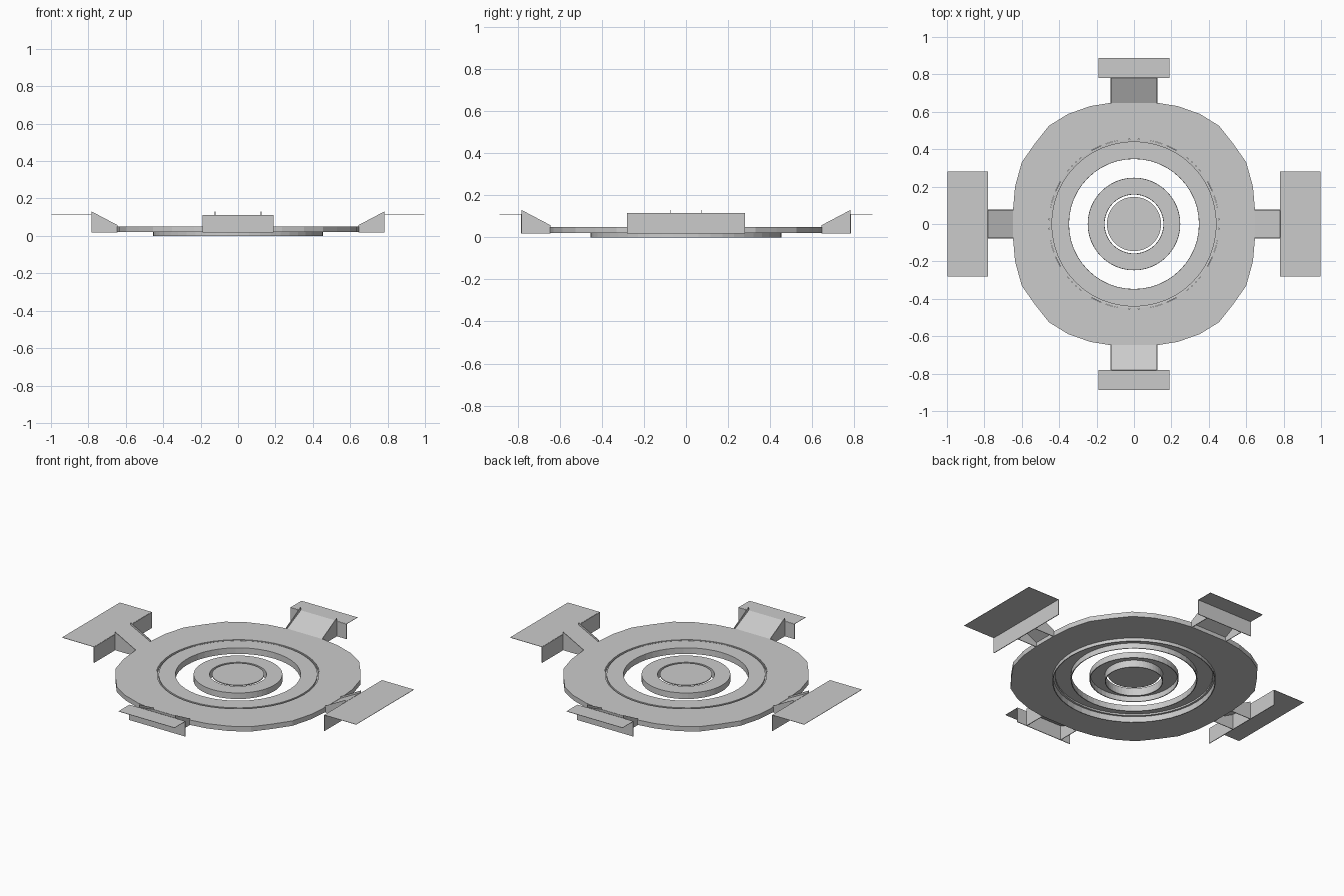
import bpy, bmesh
from math import pi, cos, sin
from mathutils import Matrix, Vector

cube = bpy.data.objects.get("Cube")
if cube:
    bpy.data.objects.remove(cube, do_unlink=True)

grey = bpy.data.materials.new("plain_grey")
grey.use_nodes = True
grey.diffuse_color = (0.6, 0.6, 0.6, 1)
grey.node_tree.nodes["Principled BSDF"].inputs["Base Color"].default_value = (0.6, 0.6, 0.6, 1)


def finish(bm, name, thickness=0, recalc=True):
    if recalc:
        bmesh.ops.recalc_face_normals(bm, faces=bm.faces)
    mesh = bpy.data.meshes.new(name)
    bm.to_mesh(mesh)
    bm.free()
    mesh.materials.append(grey)
    obj = bpy.data.objects.new(name, mesh)
    bpy.context.collection.objects.link(obj)
    if thickness:
        mod = obj.modifiers.new("sheet_thickness", "SOLIDIFY")
        mod.thickness = thickness
        mod.offset = 0
    return obj


def lathe(name, profile, thickness=0.005, sides=48):
    """Revolve an open (radius, height) profile into a thin sheet."""
    bm = bmesh.new()
    verts = [bm.verts.new((r, 0, z)) for r, z in profile]
    edges = [bm.edges.new(pair) for pair in zip(verts, verts[1:])]
    bmesh.ops.spin(bm, geom=verts + edges, cent=(0, 0, 0), axis=(0, 0, 1),
                   angle=2 * pi, steps=sides)
    bmesh.ops.remove_doubles(bm, verts=bm.verts, dist=0.0005)
    return finish(bm, name, thickness)


def loop(bm, points, z):
    verts = [bm.verts.new((x, y, z)) for x, y in points]
    return [bm.edges.new((v, verts[(i + 1) % len(verts)])) for i, v in enumerate(verts)]


# Outer plate: rounded square outline with a round hole
quarter = [(0.647, 0.075), (0.636, 0.20), (0.60, 0.33), (0.53, 0.43),
           (0.455, 0.525), (0.353, 0.588), (0.235, 0.63), (0.123, 0.648)]
half = quarter + [(-x, y) for x, y in reversed(quarter)]
outline = half + [(-x, -y) for x, y in half]
hole = [(0.455 * cos(i * pi / 24), 0.455 * sin(i * pi / 24)) for i in range(48)]
bm = bmesh.new()
edges = loop(bm, outline, 0.02) + loop(bm, hole, 0.02)
bmesh.ops.triangle_fill(bm, edges=edges, use_beauty=True)
top = bmesh.ops.extrude_face_region(bm, geom=list(bm.faces), use_keep_orig=True)
bmesh.ops.translate(bm, vec=(0, 0, 0.03),
                    verts=[g for g in top["geom"] if isinstance(g, bmesh.types.BMVert)])
finish(bm, "outer_plate")

# Concentric rings, open underneath
lathe("ring_lip", [(0.452, 0), (0.452, 0.047)])
lathe("middle_ring", [(0.45, 0.038), (0.44, 0.038), (0.44, 0.048), (0.35, 0.048), (0.35, 0.013)])
lathe("inner_ring", [(0.245, 0.013), (0.245, 0.048), (0.16, 0.048), (0.16, 0.002)])
lathe("centre_disc", [(0, 0.048), (0.145, 0.048)])


def sheet(name, faces, turn, thickness=0.004):
    """Thin panels given as corner lists, turned about the vertical axis."""
    bm = bmesh.new()
    for corners in faces:
        bm.faces.new([bm.verts.new(c) for c in corners])
    bmesh.ops.remove_doubles(bm, verts=bm.verts, dist=0.0005)
    bmesh.ops.transform(bm, matrix=Matrix.Rotation(turn, 4, "Z"), verts=bm.verts)
    return finish(bm, name, thickness)


# Four arms: sloped ramp, cheeks, upright end plate and flat flange
arms = [("left", 0.075, 0.28, 0.998, 0.115), ("back", 0.123, 0.19, 0.887, 0.11),
        ("right", 0.075, 0.28, 0.998, 0.115), ("front", 0.123, 0.19, 0.887, 0.11)]
for i, (side, w, wide, reach, high) in enumerate(arms):
    turn = i * pi / 2
    root, end, low = 0.645, 0.782, 0.018
    sheet(side + "_ramp", [[(root, -w, 0.045), (end, -w, high), (end, w, high), (root, w, 0.045)]], turn)
    for s, label in ((1, "_cheek_a"), (-1, "_cheek_b")):
        sheet(side + label, [[(root, s * w, low), (end, s * w, low),
                              (end, s * w, 0.13), (root, s * w, 0.058)]], turn)
    sheet(side + "_end_plate", [[(end, -wide, low), (end, wide, low),
                                 (end, wide, high), (end, -wide, high)]], turn)
    sheet(side + "_flange", [[(end, -wide, high), (reach, -wide, high),
                              (reach, wide, high), (end, wide, high)]], turn, 0.002)
